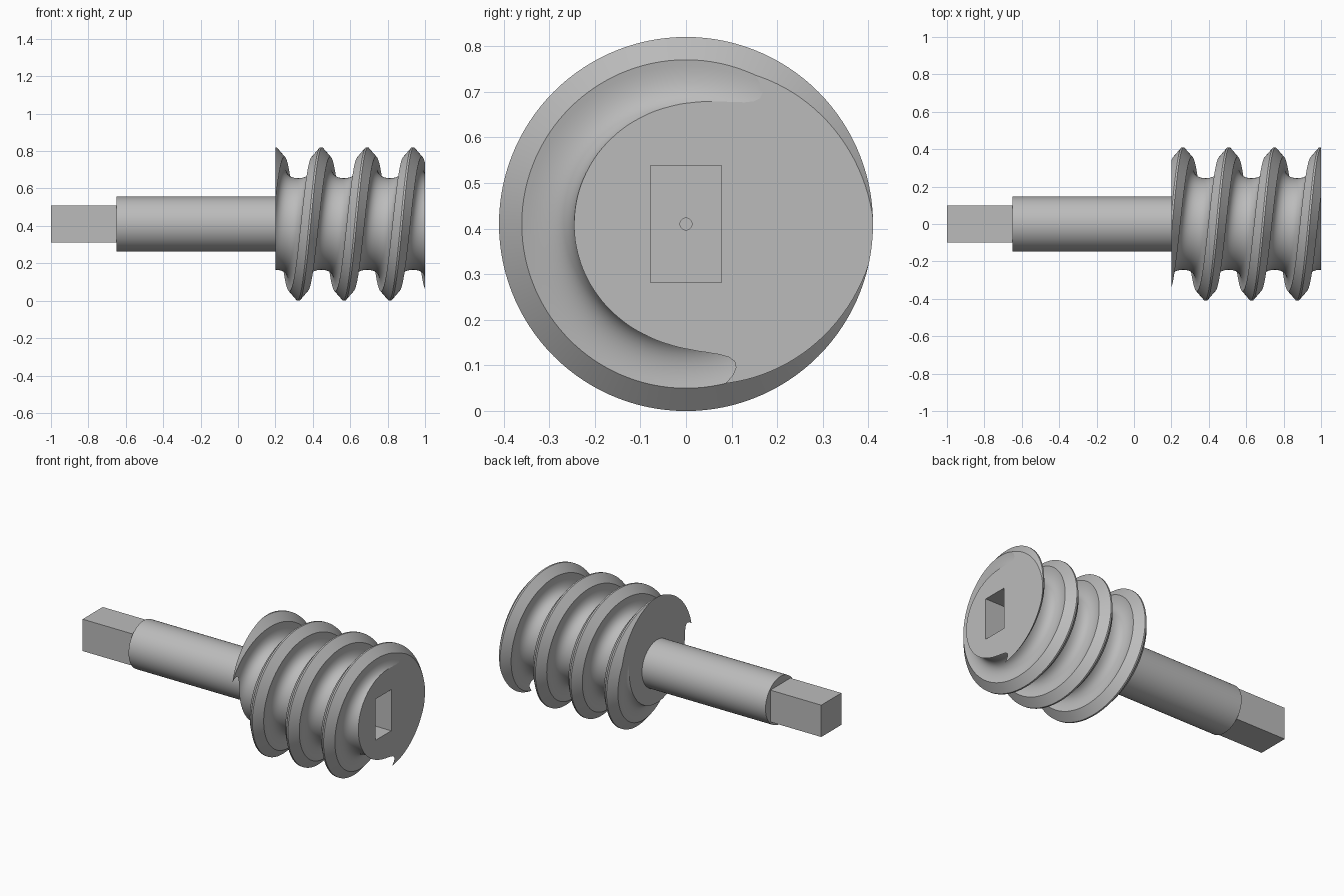
import bpy, bmesh, math
from mathutils import Vector, Matrix
from mathutils.geometry import interpolate_bezier

AXIS_Z = 0.41
PITCH = 0.245
STEPS = 120
START, END = 0.2, 1.0

if "Cube" in bpy.data.objects:
    bpy.data.objects.remove(bpy.data.objects["Cube"])

steel = bpy.data.materials.new("plain grey steel")
steel.use_nodes = True
GREY = (0.5, 0.5, 0.5, 1)
steel.diffuse_color = GREY
steel.node_tree.nodes["Principled BSDF"].inputs["Base Color"].default_value = GREY


def finish(bm, name):
    bmesh.ops.recalc_face_normals(bm, faces=bm.faces)
    mesh = bpy.data.meshes.new(name)
    bm.to_mesh(mesh)
    bm.free()
    mesh.materials.append(steel)
    ob = bpy.data.objects.new(name, mesh)
    bpy.context.collection.objects.link(ob)
    return ob


def smooth(ob):
    bpy.ops.object.select_all(action='DESELECT')
    ob.select_set(True)
    bpy.context.view_layer.objects.active = ob
    bpy.ops.object.shade_smooth_by_angle(angle=math.radians(30))
    for f in ob.data.polygons:          # end faces stay flat
        if abs(f.normal.x) > 0.999:
            f.use_smooth = False


def box(name, x0, x1, width, height):
    bm = bmesh.new()
    bmesh.ops.create_cube(bm, size=1)
    bmesh.ops.scale(bm, vec=(x1 - x0, width, height), verts=bm.verts)
    bmesh.ops.translate(bm, vec=((x0 + x1) / 2, 0, AXIS_Z), verts=bm.verts)
    return finish(bm, name)


def rod(name, x0, x1, radius, sides):
    bm = bmesh.new()
    bmesh.ops.create_cone(bm, cap_ends=True, segments=sides, radius1=radius,
                          radius2=radius, depth=x1 - x0)
    bmesh.ops.rotate(bm, matrix=Matrix.Rotation(math.pi / 2, 3, 'Y'), verts=bm.verts)
    bmesh.ops.translate(bm, vec=((x0 + x1) / 2, 0, AXIS_Z), verts=bm.verts)
    return finish(bm, name)


def thread_profile():
    # One pitch of (axial offset, radius): rounded groove, bevelled crest
    flank = interpolate_bezier(Vector((0.048, 0.36)), Vector((0.036, 0.30)),
                               Vector((0.05, 0.245)), Vector((PITCH / 2, 0.245)), 14)
    half = [(0.005, 0.41)] + [(p.x, p.y) for p in flank]
    return [(-x, r) for x, r in reversed(half)] + half[:-1]


def worm():
    profile = thread_profile()
    count = len(profile)
    bm = bmesh.new()
    rails = []
    for j in range(STEPS):
        a = math.tau * j / STEPS
        rails.append([bm.verts.new((START + PITCH * (k + j / STEPS) + x,
                                    r * math.sin(a), AXIS_Z + r * math.cos(a)))
                      for k in range(-2, 6) for x, r in profile])
    # The last rail joins the first one a full pitch further along
    for j in range(STEPS):
        here = rails[j]
        there = rails[j + 1] if j + 1 < STEPS else rails[0][count:]
        for i in range(len(there) - 1):
            bm.faces.new((here[i], here[i + 1], there[i + 1], there[i]))
    # Trim both ends square and cap them
    for x, side in ((START, -1), (END, 1)):
        cut = bmesh.ops.bisect_plane(bm, geom=bm.verts[:] + bm.edges[:] + bm.faces[:],
                                     dist=1e-6, plane_co=(x, 0, 0),
                                     plane_no=(side, 0, 0), clear_outer=True)
        rim = [e for e in cut["geom_cut"] if isinstance(e, bmesh.types.BMEdge)]
        bmesh.ops.edgeloop_fill(bm, edges=rim)
    return finish(bm, "worm_thread")


def carve(ob, cutter):
    mod = ob.modifiers.new("socket", 'BOOLEAN')
    mod.operation = 'DIFFERENCE'
    mod.solver = 'EXACT'
    mod.object = cutter
    cutter.hide_render = True
    bpy.ops.object.select_all(action='DESELECT')
    bpy.context.view_layer.objects.active = ob
    ob.select_set(True)
    bpy.ops.object.modifier_apply(modifier=mod.name)
    bpy.data.objects.remove(cutter)


# Worm with a rectangular drive socket and a small centre hole
thread = worm()
carve(thread, box("socket_cutter", 0.65, 1.1, 0.156, 0.256))
carve(thread, rod("centre_hole_cutter", 0.55, 0.7, 0.013, 24))
smooth(thread)

# Round shaft and square drive end
smooth(rod("shaft", -0.65, START + 0.01, 0.147, 96))
box("square_drive_end", -1.0, -0.64, 0.198, 0.198)
